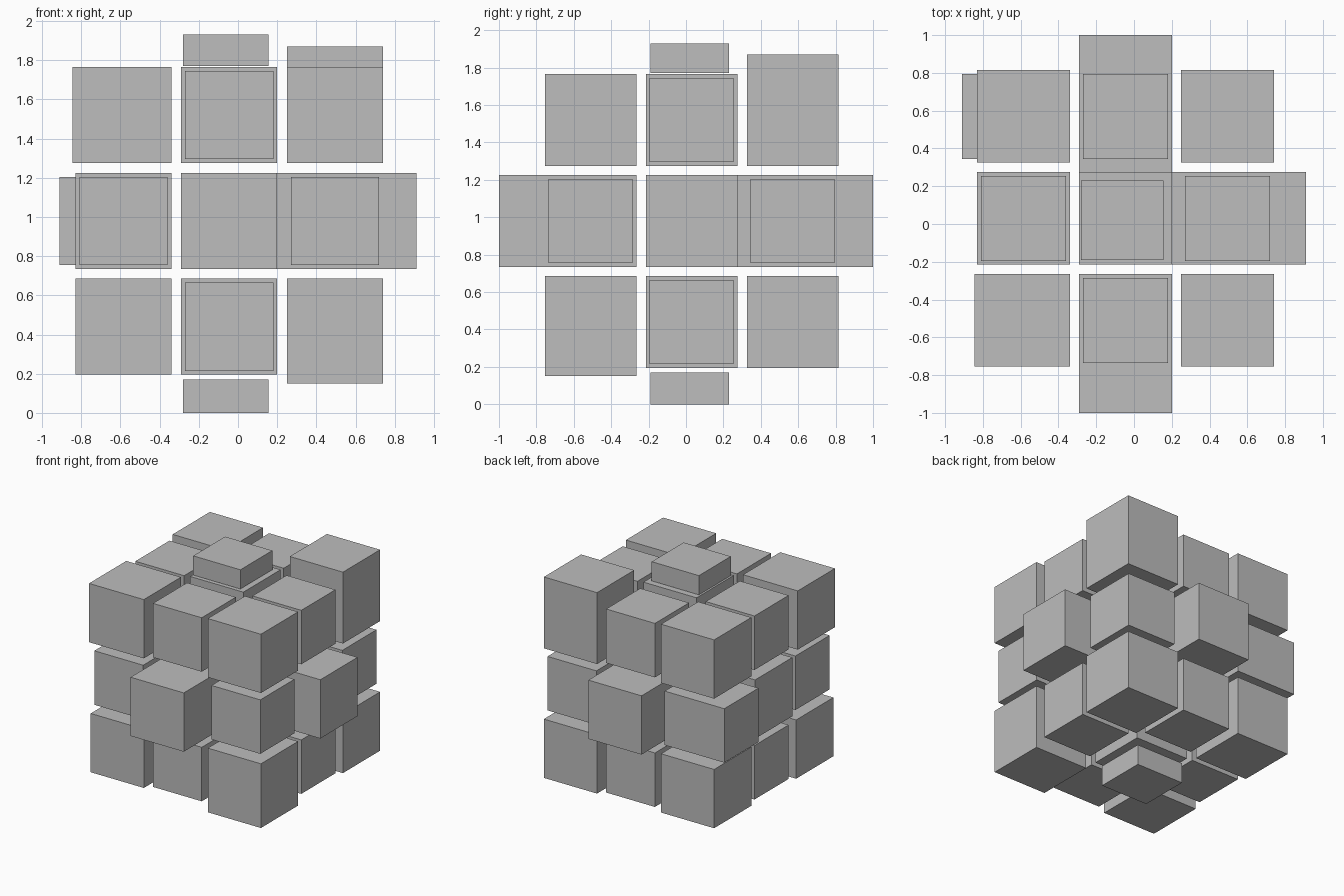
import bpy
from mathutils import Vector

if "Cube" in bpy.data.objects:
    bpy.data.objects.remove(bpy.data.objects["Cube"], do_unlink=True)

# single grey material
grey = bpy.data.materials.new("plain grey")
grey.use_nodes = True
colour = (0.51, 0.51, 0.51, 1)
grey.diffuse_color = colour
grey.node_tree.nodes["Principled BSDF"].inputs["Base Color"].default_value = colour


def block(name, low, high):
    """Flat-sided box between two opposite corners."""
    low, high = Vector(low), Vector(high)
    bpy.ops.mesh.primitive_cube_add(size=1, location=(low + high) / 2)
    box = bpy.context.object
    box.name = name
    box.data.name = name
    box.scale = high - low
    bpy.ops.object.transform_apply(location=False, rotation=False, scale=True)
    box.data.materials.append(grey)


CENTRE = Vector((-0.045, 0.03, 0.98))
PITCH = 0.54
FULL, SMALL = 0.49, 0.45  # edge blocks are a little smaller than the rest
KINDS = ["core", "face", "edge", "corner"]
SIDES = [{-1: "right", 0: "", 1: "left"},
         {-1: "front", 0: "", 1: "back"},
         {-1: "bottom", 0: "", 1: "top"}]

# blocks stretched outwards: cell -> (axis, outer position)
STRETCHED = {
    (0, -1, 0): (1, -1.0),
    (0, 1, 0): (1, 1.0),
    (1, 0, 0): (0, 0.91),
    (-1, 1, 0): (0, -0.91),
    (-1, -1, 1): (0, -0.845),
    (1, 1, 1): (2, 1.87),
    (1, -1, -1): (2, 0.15),
}
# stretched blocks that also reach inwards to the core: cell -> inner position
INNER = {(0, 1, 0): 0.27, (1, 0, 0): 0.19}

# three by three by three grid of blocks
for i in (-1, 0, 1):
    for j in (-1, 0, 1):
        for k in (-1, 0, 1):
            cell = (i, j, k)
            kind = KINDS[sum(map(abs, cell))]
            half = (SMALL if kind == "edge" else FULL) / 2
            middle = CENTRE + Vector(cell) * PITCH
            low = middle - Vector((half, half, half))
            high = middle + Vector((half, half, half))
            if cell in STRETCHED:
                axis, outer = STRETCHED[cell]
                (high if cell[axis] > 0 else low)[axis] = outer
                if cell in INNER:
                    low[axis] = INNER[cell]
            words = [SIDES[a][cell[a]] for a in (2, 1, 0)]
            block("_".join([w for w in words if w] + [kind, "block"]), low, high)

# thin slabs above and below the column
for name, bottom, top in (("top_slab", 1.77, 1.93), ("bottom_slab", 0, 0.17)):
    block(name, (-0.28, -0.19, bottom), (0.155, 0.23, top))
